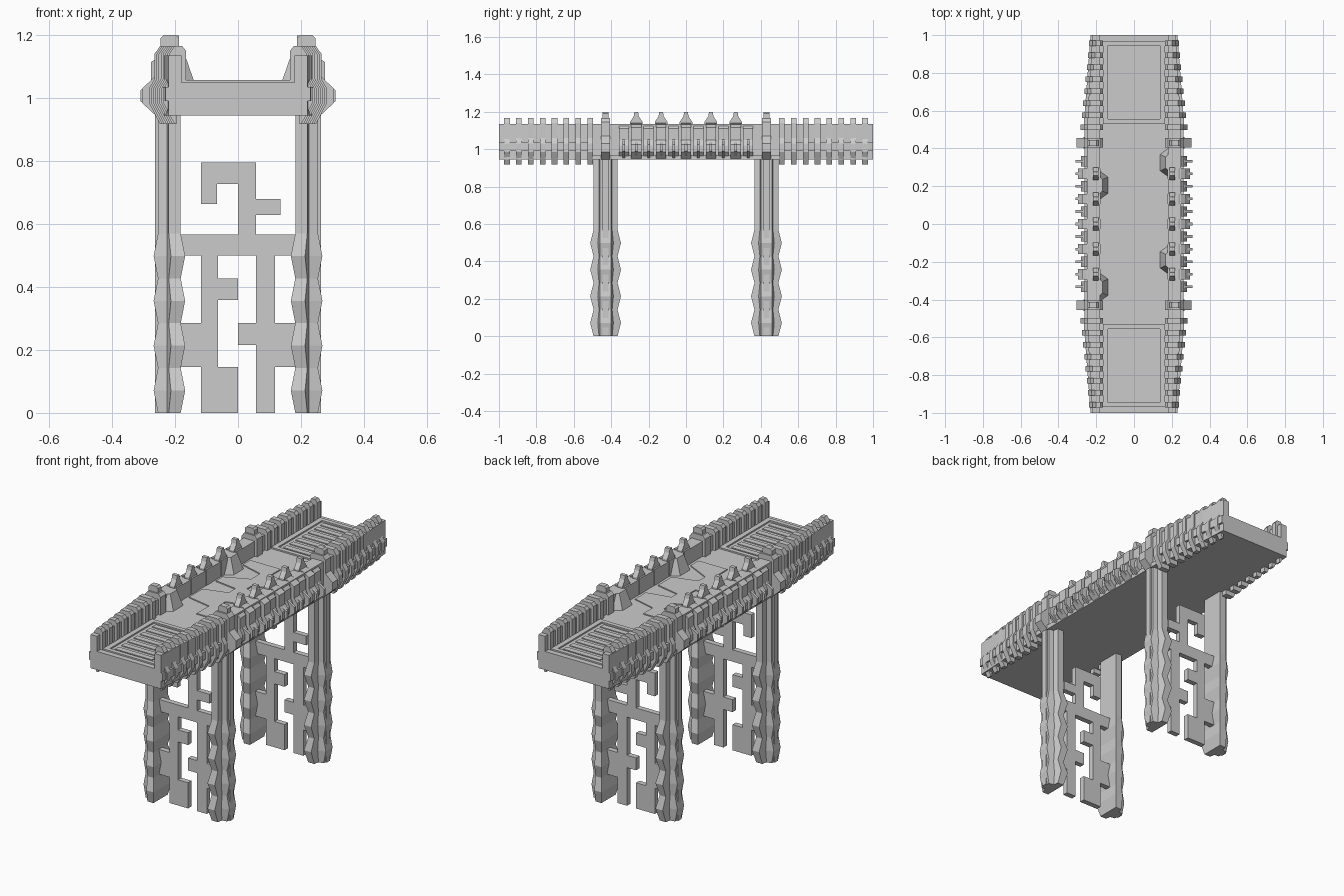
import bpy, bmesh

cube = bpy.data.objects.get("Cube")
if cube:
    bpy.data.objects.remove(cube, do_unlink=True)

stone = bpy.data.materials.new("grey_stone")
stone.use_nodes = True
GREY = (0.6, 0.6, 0.6, 1)
stone.diffuse_color = GREY
stone.node_tree.nodes["Principled BSDF"].inputs["Base Color"].default_value = GREY

FLOOR, UNDER = 1.05, 0.945
POST_Y = 0.43
SIDES = (("left", 1), ("right", -1))
ENDS = (("front", -1), ("back", 1))


def loft(name, rings):
    """Solid skin through rings of equal point count."""
    bm = bmesh.new()
    loops = [[bm.verts.new(p) for p in ring] for ring in rings]
    n = len(loops[0])
    for a, b in zip(loops, loops[1:]):
        for i in range(n):
            j = (i + 1) % n
            bm.faces.new((a[i], a[j], b[j], b[i]))
    bm.faces.new(loops[0])
    bm.faces.new(loops[-1])
    bmesh.ops.recalc_face_normals(bm, faces=bm.faces)
    mesh = bpy.data.meshes.new(name)
    bm.to_mesh(mesh)
    bm.free()
    mesh.materials.append(stone)
    obj = bpy.data.objects.new(name, mesh)
    bpy.context.collection.objects.link(obj)
    return obj


def prism(name, pts, axis, a, b):
    """Extrude a 2D profile along one axis from a to b."""
    def place(p, t):
        q = list(p)
        q.insert("xyz".index(axis), t)
        return q
    return loft(name, [[place(p, t) for p in pts] for t in (a, b)])


def box(name, x, y, z):
    pts = [(x[0], y[0]), (x[1], y[0]), (x[1], y[1]), (x[0], y[1])]
    return prism(name, pts, "z", *z)


def cross_slice(name, s, pts, y, half):
    """Slice across the parapet, mirrored by side."""
    return prism(name, [(s * x, z) for x, z in pts], "y", y - half, y + half)


# Deck, wider between the posts
deck = [(0.22, -1), (0.25, -0.5), (0.25, 0.5), (0.22, 1)]
prism("deck", deck + [(-x, y) for x, y in reversed(deck)], "z", UNDER, FLOOR)

# Parapet walls
for side, s in SIDES:
    plan = [(s * x, y) for x, y in deck] + [(s * 0.18, 1), (s * 0.18, -1)]
    prism(f"{side}_parapet", plan, "z", UNDER, 1.135)

# Ribs on the end parapets, reaching further out toward the posts
RIBS = 8
for side, s in SIDES:
    for end, e in ENDS:
        for i in range(RIBS):
            t = i / (RIBS - 1)
            reach = 0.237 + 0.046 * t
            upper = reach - 0.018
            profile = [(0.165, FLOOR - 0.01), (0.165, 1.15), (0.178, 1.166),
                       (upper - 0.018, 1.166), (upper, 1.14), (upper, 1.06),
                       (reach, 1.03), (reach, 0.985), (reach - 0.035, 0.918),
                       (0.195, 0.918), (0.195, FLOOR - 0.01)]
            cross_slice(f"{end}_{side}_rib", s, profile, e * (0.957 - 0.0635 * i), 0.015)
        # thin ledge along the end parapet
        ledge = [(s * 0.22, e), (s * 0.23, e), (s * 0.268, e * 0.5), (s * 0.25, e * 0.5)]
        prism(f"{end}_{side}_ledge", ledge, "z", 0.99, 1.035)

# Middle parapet: plain panels alternating with finial blocks
panel = [(0.2, 0.95), (0.2, 1.13), (0.245, 1.13), (0.265, 1.11),
         (0.265, 1.05), (0.28, 1.02), (0.28, 0.985), (0.25, 0.95)]
block = [(0.178, FLOOR), (0.178, 1.14), (0.235, 1.14), (0.276, 1.115),
         (0.276, 1.05), (0.296, 1.025), (0.296, 0.985), (0.262, 0.95), (0.2, 0.95)]
fin = [(0.25, 1.06), (0.31, 1.025), (0.31, 0.99), (0.25, 0.945)]
finial = [(0.034, 1.13), (0.034, 1.145), (0.014, 1.175), (0.01, 1.198)]
for side, s in SIDES:
    for i in range(-5, 6):
        y = i * 0.0665
        if i % 2:
            cross_slice(f"{side}_panel", s, panel, y, 0.027)
        else:
            cross_slice(f"{side}_finial_block", s, block, y, 0.027)
            spire = [(y + d, z) for d, z in finial]
            spire += [(y - d, z) for d, z in reversed(finial)]
            prism(f"{side}_finial", spire, "x", s * 0.187, s * 0.218)
        cross_slice(f"{side}_fin", s, fin, y, 0.007)
    box(f"{side}_lower_strip", (s * 0.24, s * 0.262), (-0.5, 0.5), (UNDER, 0.97))

# Post heads above the columns
head = [(0.165, FLOOR - 0.01), (0.165, 1.15), (0.18, 1.166), (0.245, 1.166), (0.262, 1.145),
        (0.262, 1.07), (0.305, 1.03), (0.305, 0.985), (0.262, 0.945), (0.2, 0.945)]
cap = [(0.188, 1.16), (0.188, 1.19), (0.198, 1.2), (0.236, 1.2), (0.246, 1.19), (0.246, 1.16)]


def column_ring(s, y, z, d):
    half = [(0.182 - d, 0.064 + 1.3 * d), (0.22 - d / 2, 0.064 + 1.3 * d),
            (0.226, 0.035 + d / 2), (0.254 + d, 0.03)]
    pts = half + [(x, -w) for x, w in reversed(half)]
    return [(s * x, y + w, z) for x, w in pts]


# Columns with a rippled lower half, and the open lattice between them
LATTICE = [
    (-0.117, 0.057, 0.727, 0.795), (-0.117, -0.067, 0.664, 0.727),
    (0, 0.057, 0.567, 0.727), (0.057, 0.135, 0.628, 0.68),
    (-0.19, 0.19, 0.5, 0.567), (-0.117, -0.063, 0.285, 0.5),
    (-0.063, 0, 0.358, 0.427), (-0.19, -0.063, 0.145, 0.285),
    (-0.117, 0, 0, 0.145), (0.057, 0.117, 0, 0.5),
    (0, 0.057, 0.215, 0.285), (0.117, 0.19, 0.145, 0.285),
]
STEP = 0.0712
for end, e in ENDS:
    y = e * POST_Y
    for side, s in SIDES:
        cross_slice(f"{end}_{side}_post_head", s, head, y, 0.024)
        cross_slice(f"{end}_{side}_post_cap", s, cap, y, 0.016)
        rings = [column_ring(s, y, i * STEP, 0.014 * (i % 2)) for i in range(9)]
        rings.append(column_ring(s, y, 0.96, 0))
        loft(f"{end}_{side}_column", rings)
        box(f"{end}_{side}_column_ridge", (s * 0.24, s * 0.263), (y - 0.016, y + 0.016), (0, 1))
    for x0, x1, z0, z1 in LATTICE:
        box(f"{end}_lattice_bar", (x0, x1), (y - 0.015, y + 0.015), (z0, z1))

# Sloped buttresses against the inner parapet faces
for s, y in ((1, 0.325), (1, -0.19), (-1, 0.205), (-1, -0.335)):
    def buttress_ring(x, wide, narrow, z):
        return [(s * 0.19, y - wide, z), (s * x, y - narrow, z),
                (s * x, y + narrow, z), (s * 0.19, y + wide, z)]
    loft("buttress", [buttress_ring(0.135, 0.085, 0.045, FLOOR - 0.01),
                      buttress_ring(0.168, 0.05, 0.03, 1.135)])

# Interlocking floor inlay in the middle
inlay = [(-0.165, 0.1), (-0.165, 0.04), (-0.03, 0.02), (-0.03, -0.04), (-0.165, -0.08),
         (-0.165, -0.2), (-0.02, -0.23), (-0.02, -0.34), (0.16, -0.34), (0.16, -0.27),
         (0.02, -0.2), (0.02, -0.14), (0.16, -0.1), (0.16, 0.02), (0.02, 0.05),
         (0.02, 0.1), (0.16, 0.13), (0.16, 0.225), (0.025, 0.26), (0.025, 0.345),
         (-0.165, 0.345), (-0.165, 0.28), (-0.03, 0.24), (-0.03, 0.16)]
prism("floor_inlay", inlay, "z", FLOOR - 0.01, FLOOR + 0.006)

# Framed slats on the end floors
for end, e in ENDS:
    for s in (1, -1):
        box(f"{end}_frame_side", (s * 0.137, s * 0.165), (e * 0.53, e * 0.97), (FLOOR - 0.01, FLOOR + 0.008))
    for a, b in ((0.53, 0.555), (0.945, 0.97)):
        box(f"{end}_frame_bar", (-0.137, 0.137), (e * a, e * b), (FLOOR - 0.01, FLOOR + 0.008))
    for i in range(7):
        y = e * (0.585 + 0.055 * i)
        box(f"{end}_slat", (-0.115, 0.115), (y - 0.016, y + 0.016), (FLOOR - 0.01, FLOOR + 0.005))
